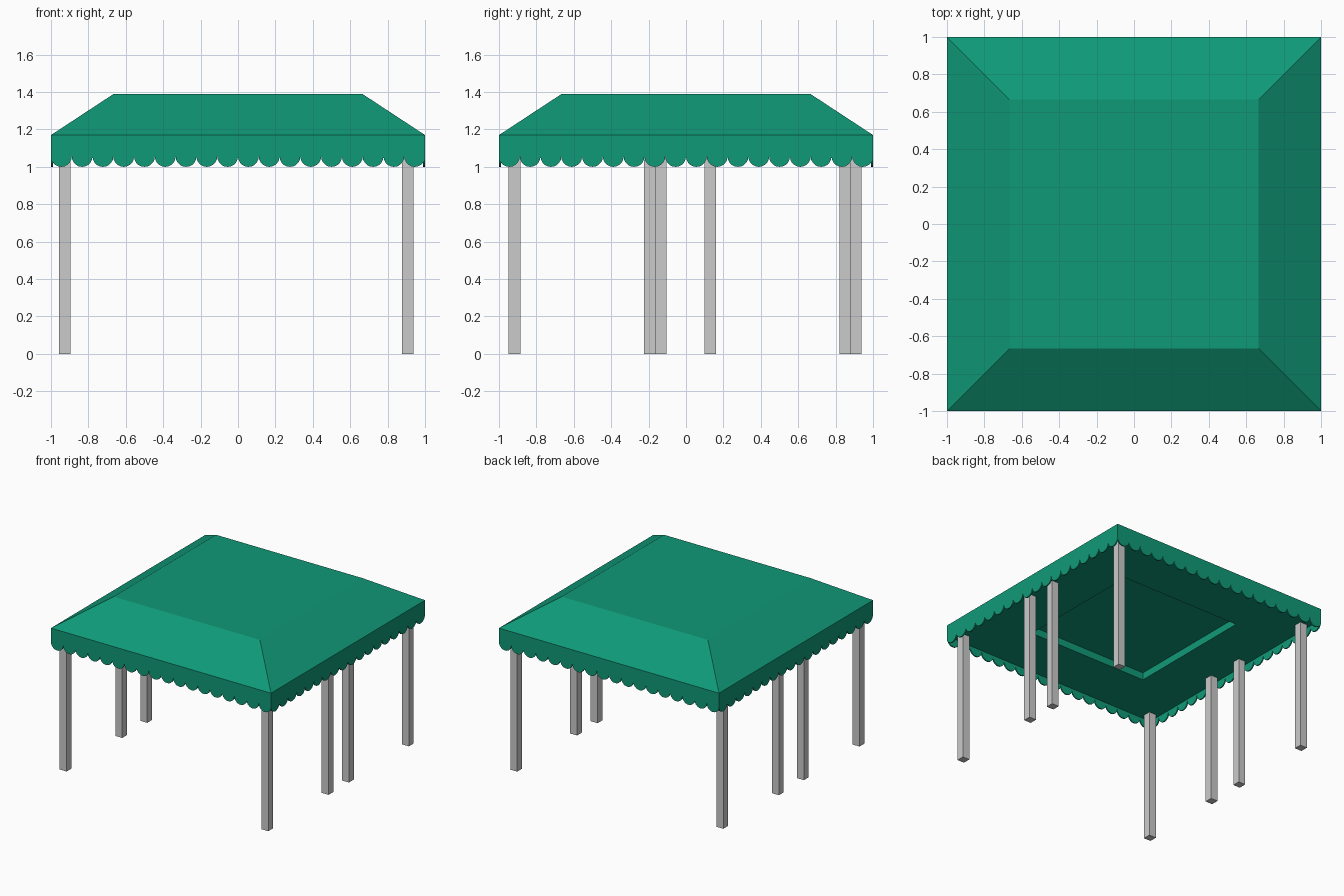
import bpy, bmesh, math
from mathutils import Matrix

if "Cube" in bpy.data.objects:
    bpy.data.objects.remove(bpy.data.objects["Cube"])

green = bpy.data.materials.new("canopy_green")
green.diffuse_color = (0.005, 0.32, 0.185, 1)
green.use_nodes = True
green.node_tree.nodes["Principled BSDF"].inputs["Base Color"].default_value = green.diffuse_color


def finish(bm, name, mat=None):
    bmesh.ops.recalc_face_normals(bm, faces=bm.faces)
    me = bpy.data.meshes.new(name)
    bm.to_mesh(me)
    bm.free()
    if mat:
        me.materials.append(mat)
    ob = bpy.data.objects.new(name, me)
    bpy.context.collection.objects.link(ob)
    return ob


# Roof: square rings (half size, height), capped at the top and in the ceiling recess
bm = bmesh.new()
rings = [[bm.verts.new((sx * s, sy * s, z)) for sx, sy in ((-1, -1), (1, -1), (1, 1), (-1, 1))]
         for s, z in ((0.665, 1.39), (1, 1.17), (0.99, 1.17), (0.99, 1.07), (0.545, 1.07), (0.545, 1.13))]
for a, b in zip(rings, rings[1:]):
    for i in range(4):
        j = (i + 1) % 4
        bm.faces.new((a[i], a[j], b[j], b[i]))
bm.faces.new(rings[0])
bm.faces.new(rings[-1])
finish(bm, "canopy_roof", green)

# Scalloped valance: one outline, extruded thin and turned to each side
LOBES, STEPS = 18, 10
r = 1 / LOBES
outline = [(1, 1.17), (-1, 1.17), (-1, 1 + r)]
for k in range(LOBES):
    cx = -1 + r * (2 * k + 1)
    for i in range(1, STEPS + 1):
        a = math.pi * i / STEPS
        outline.append((cx - r * math.cos(a), 1 + r - r * math.sin(a)))
for side, angle in (("front", 0), ("right", 90), ("back", 180), ("left", 270)):
    bm = bmesh.new()
    face = bm.faces.new([bm.verts.new((x, -1, z)) for x, z in outline])
    ext = bmesh.ops.extrude_face_region(bm, geom=[face], use_keep_orig=True)
    moved = [v for v in ext["geom"] if isinstance(v, bmesh.types.BMVert)]
    bmesh.ops.translate(bm, verts=moved, vec=(0, 0.01, 0))
    bmesh.ops.rotate(bm, verts=bm.verts, matrix=Matrix.Rotation(math.radians(angle), 3, 'Z'))
    finish(bm, side + "_valance", green)

# Posts: four square posts under each side, from the ground to the ceiling
for side, x, ys in (("left", -0.926, (-0.917, -0.194, 0.13, 0.852)),
                    ("right", 0.908, (-0.917, -0.135, 0.13, 0.908))):
    for n, y in enumerate(ys, 1):
        bm = bmesh.new()
        bmesh.ops.create_cube(bm, size=1, matrix=Matrix.Translation((x, y, 0.54))
                              @ Matrix.Diagonal((0.063, 0.063, 1.08, 1)))
        finish(bm, f"{side}_post_{n}")
